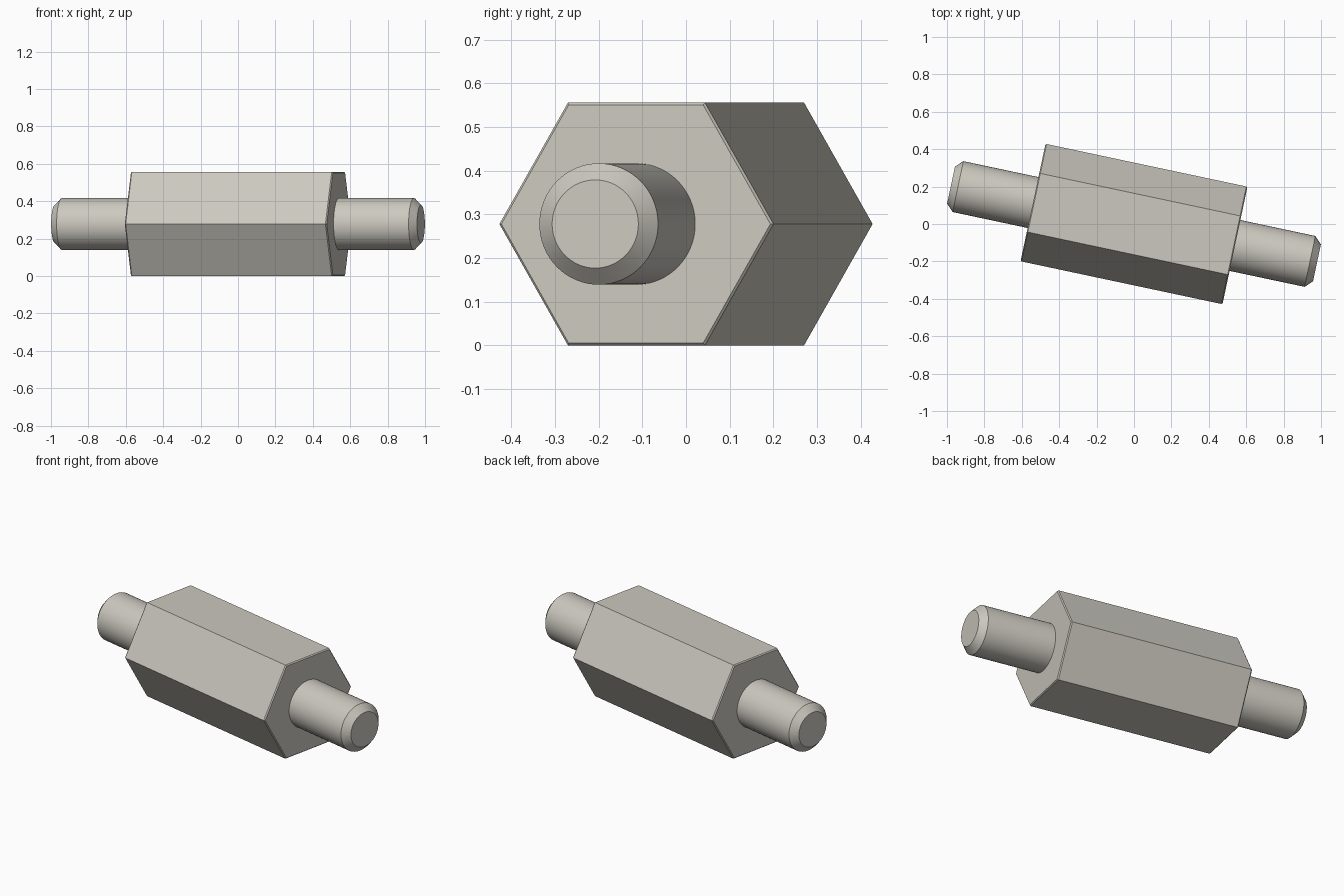
import bpy
import bmesh
import math
from mathutils import Matrix

cube = bpy.data.objects.get("Cube")
if cube:
    bpy.data.objects.remove(cube, do_unlink=True)

metal = bpy.data.materials.new("warm_grey_metal")
color = (0.60, 0.58, 0.52, 1)
metal.diffuse_color = color
metal.use_nodes = True
metal.node_tree.nodes["Principled BSDF"].inputs["Base Color"].default_value = color

APOTHEM = 0.278
HEX_RADIUS = APOTHEM / math.cos(math.pi / 6)
TILT = math.radians(-12)
PLACE = Matrix.Translation((0, 0, APOTHEM)) @ Matrix.Rotation(TILT, 4, "Z")


def bar(name, profile, sides, smooth=False):
    """Closed bar along x from (position, radius) rings."""
    bm = bmesh.new()
    rings = []
    for x, r in profile:
        angles = [2 * math.pi * i / sides for i in range(sides)]
        rings.append([bm.verts.new((x, r * math.cos(a), r * math.sin(a))) for a in angles])
    for a, b in zip(rings, rings[1:]):
        for i in range(sides):
            j = (i + 1) % sides
            bm.faces.new((a[i], a[j], b[j], b[i]))
    bm.faces.new(rings[0])
    bm.faces.new(rings[-1])
    bmesh.ops.recalc_face_normals(bm, faces=bm.faces)
    mesh = bpy.data.meshes.new(name)
    bm.to_mesh(mesh)
    bm.free()
    mesh.materials.append(metal)
    obj = bpy.data.objects.new(name, mesh)
    obj.matrix_world = PLACE
    bpy.context.collection.objects.link(obj)
    if smooth:
        bpy.ops.object.select_all(action="DESELECT")
        obj.select_set(True)
        bpy.context.view_layer.objects.active = obj
        bpy.ops.object.shade_smooth_by_angle(angle=math.radians(30))
    return obj


# Hexagonal body with fine chamfers at both ends
half, chamfer = 0.552, 0.006
bar("hex_body", [(-half, HEX_RADIUS - chamfer), (chamfer - half, HEX_RADIUS),
                 (half - chamfer, HEX_RADIUS), (half, HEX_RADIUS - chamfer)], 6)

# Round studs with chamfered tips
for name, side in (("left_stud", 1), ("right_stud", -1)):
    bar(name, [(side * 0.54, 0.139), (side * 0.962, 0.139), (side * 1.0, 0.101)], 64, True)
